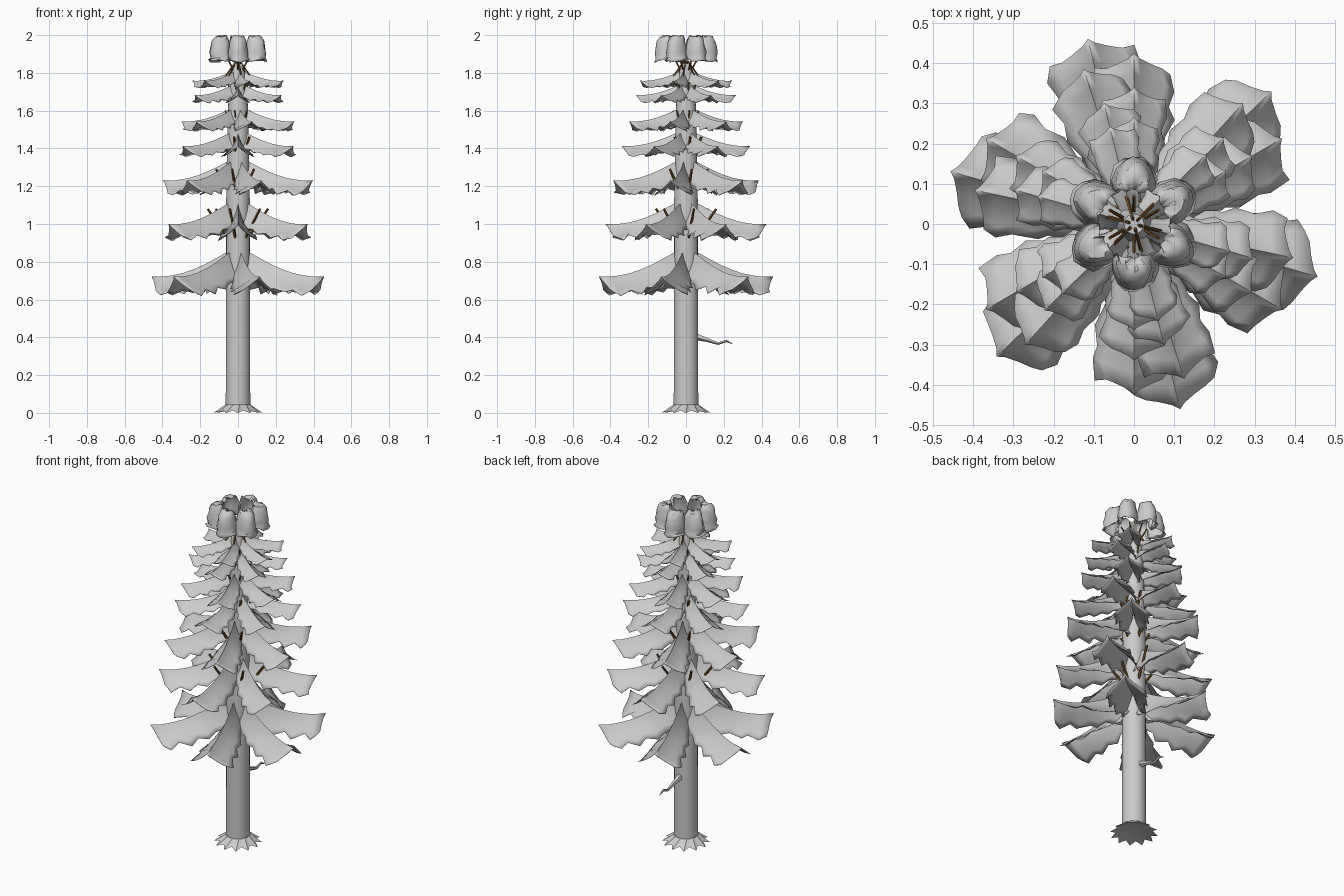
import bpy, math, random
from mathutils import Vector

if "Cube" in bpy.data.objects:
    bpy.data.objects.remove(bpy.data.objects["Cube"])

random.seed(4)
brown = bpy.data.materials.new("brown_bark")
brown.diffuse_color = (0.16, 0.08, 0.02, 1)
brown.use_nodes = True
brown.node_tree.nodes["Principled BSDF"].inputs["Base Color"].default_value = brown.diffuse_color


def make(name, verts, faces, angle=35, mat=None, sheet=False):
    me = bpy.data.meshes.new(name)
    me.from_pydata(verts, [], faces)
    me.update()
    ob = bpy.data.objects.new(name, me)
    bpy.context.collection.objects.link(ob)
    if mat:
        me.materials.append(mat)
    bpy.ops.object.select_all(action='DESELECT')
    ob.select_set(True)
    bpy.context.view_layer.objects.active = ob
    bpy.ops.object.shade_smooth_by_angle(angle=math.radians(angle))
    if sheet:  # thin two-sided foliage
        mod = ob.modifiers.new("thickness", 'SOLIDIFY')
        mod.thickness = 0.002
    return ob


def polar(r, t, z, a):
    """Radial distance r, sideways offset t, turned to angle a."""
    return (r * math.cos(a) - t * math.sin(a), r * math.sin(a) + t * math.cos(a), z)


def grid_faces(rows, cols, off=0):
    return [(off + i * cols + j, off + (i + 1) * cols + j,
             off + (i + 1) * cols + j + 1, off + i * cols + j + 1)
            for i in range(rows - 1) for j in range(cols - 1)]


def tube_faces(rows, n):
    f = [(i * n + k, i * n + (k + 1) % n, (i + 1) * n + (k + 1) % n, (i + 1) * n + k)
         for i in range(rows - 1) for k in range(n)]
    return f + [tuple(range(n))[::-1], tuple(range((rows - 1) * n, rows * n))]


def stick(name, pts, radii, n=5, mat=None):
    """Tapered tube through a few points."""
    v = []
    for i, p in enumerate(pts):
        d = (Vector(pts[min(i + 1, len(pts) - 1)]) - Vector(pts[max(i - 1, 0)])).normalized()
        side = d.cross(Vector((0.3, 0.2, 1)) if abs(d.z) < 0.99 else Vector((0, 1, 0))).normalized()
        up = d.cross(side)
        for k in range(n):
            a = 2 * math.pi * k / n
            v.append(Vector(p) + radii[i] * (math.cos(a) * side + math.sin(a) * up))
    return make(name, v, tube_faces(len(pts), n), mat=mat)


# Trunk
stick("trunk", [(0, 0, z) for z in (0.02, 0.6, 1.2, 1.6, 1.76, 1.85)],
      [0.065, 0.064, 0.062, 0.054, 0.044, 0.025], n=20)

# Jagged root flare, folded and twisted underneath
n = 24
v = []
for z, big, small, twist in ((0.022, 0.03, 0.03, -0.5), (0.0, 0.13, 0.1, 0), (0.02, 0.1, 0.085, 0.05),
                             (0.045, 0.066, 0.062, 0.15)):
    for k in range(n):
        a = 2 * math.pi * k / n + twist
        odd = k % 2
        r = small if odd else big
        v.append((r * math.cos(a), r * math.sin(a), z + (0.012 if odd and z == 0 else 0)))
make("root_flare", v, tube_faces(4, n))

# Dead twig on the back
stick("dead_twig", [(0, 0.05, 0.405), (0, 0.11, 0.388), (0, 0.17, 0.368), (0, 0.215, 0.382), (0, 0.245, 0.366)],
      [0.02, 0.012, 0.008, 0.007, 0.002])

# Bough outline: ridge distance, ridge height, half width, edge distance, edge height (all 0..1)
BOUGH = [(0.05, 1.00, 0.06, 0.06, 0.55), (0.16, 0.93, 0.11, 0.13, 0.30), (0.28, 0.80, 0.13, 0.27, 0.27),
         (0.40, 0.68, 0.18, 0.36, 0.15), (0.52, 0.58, 0.175, 0.49, 0.19), (0.64, 0.50, 0.225, 0.58, 0.06),
         (0.76, 0.45, 0.21, 0.70, 0.14), (0.88, 0.42, 0.25, 0.80, 0.00), (1.00, 0.43, 0.22, 0.89, 0.07)]
ACROSS = (-1, -0.75, -0.45, -0.15, 0, 0.15, 0.45, 0.75, 1)


def bough(R, z0, h, a):
    """Roof-shaped, drooping sheet with a ragged hem."""
    v = []
    for i, (r, zr, w, re, ze) in enumerate(BOUGH):
        for t in ACROSS:
            s = abs(t)
            jag = random.uniform(-0.03, 0.03) if s == 1 else 0
            v.append(polar(R * (r + (re - r) * s ** 0.7 + jag * (i > 0)), R * w * t * (1 + jag * 2),
                           z0 + h * (zr + (ze - zr) * s ** 0.75 + (jag if i < 7 else abs(jag))), a))
    return v


# Tiers: reach, hem height, total height, turn in degrees
TIERS = [(0.475, 0.62, 0.24, 104), (0.425, 0.91, 0.21, 90), (0.405, 1.15, 0.19, 108), (0.34, 1.355, 0.135, 90),
         (0.31, 1.49, 0.125, 104), (0.265, 1.64, 0.10, 90), (0.25, 1.72, 0.09, 104)]
for i, (R, z0, h, turn) in enumerate(TIERS):
    verts, faces = [], []
    for k in range(6):
        faces += grid_faces(len(BOUGH), len(ACROSS), len(verts))
        verts += bough(R, z0, h, math.radians(turn + 60 * k))
    make(f"bough_tier_{i + 1}", verts, faces, 40, sheet=True)

# Brown stems between the boughs: inner r, inner z, outer r, outer z, turn
STEMS = [(0.05, 0.92, 0.165, 1.08, 75), (0.05, 1.18, 0.12, 1.29, 75), (0.05, 1.38, 0.085, 1.46, 75),
         (0.04, 1.54, 0.07, 1.60, 75), (0.03, 1.68, 0.06, 1.75, 75),
         (0.07, 1.78, 0.012, 1.86, 105), (0.02, 1.80, 0.07, 1.89, 90)]
for i, (r0, z0, r1, z1, turn) in enumerate(STEMS):
    for k in range(6):
        a = math.radians(turn + 60 * k)
        rad = 0.008 if i < 3 else 0.005
        stick(f"stem_{i + 1}_{k + 1}", [polar(r0, 0, z0, a), polar(r1, 0, z1, a)], [rad, rad * 0.8], mat=brown)

# Crown of upright cupped boughs: ridge r, z, half width, depth of the cup
CROWN = [(0.170, 1.860, 0.058, 0.075), (0.160, 1.875, 0.050, 0.070), (0.164, 1.905, 0.053, 0.072),
         (0.158, 1.935, 0.046, 0.066), (0.154, 1.965, 0.042, 0.060), (0.138, 1.988, 0.034, 0.045),
         (0.118, 1.993, 0.024, 0.028), (0.085, 1.985, 0.010, 0.006)]
verts, faces = [], []
for k in range(6):
    faces += grid_faces(len(CROWN), 9, len(verts))
    a = math.radians(90 + 60 * k)
    for i, (r, z, w, d) in enumerate(CROWN):
        for j in range(9):
            q = math.radians(-104 + 26 * j)
            jag = random.uniform(-0.01, 0.014) if i == 0 or j in (0, 8) else random.uniform(-0.004, 0.006)
            verts.append(polar(r - d * (1 - math.cos(q)) + jag * 0.5, w * math.sin(q) + jag * 0.5,
                               min(2.0, max(1.855, z + jag)), a))
make("crown", verts, faces, 45, sheet=True)
